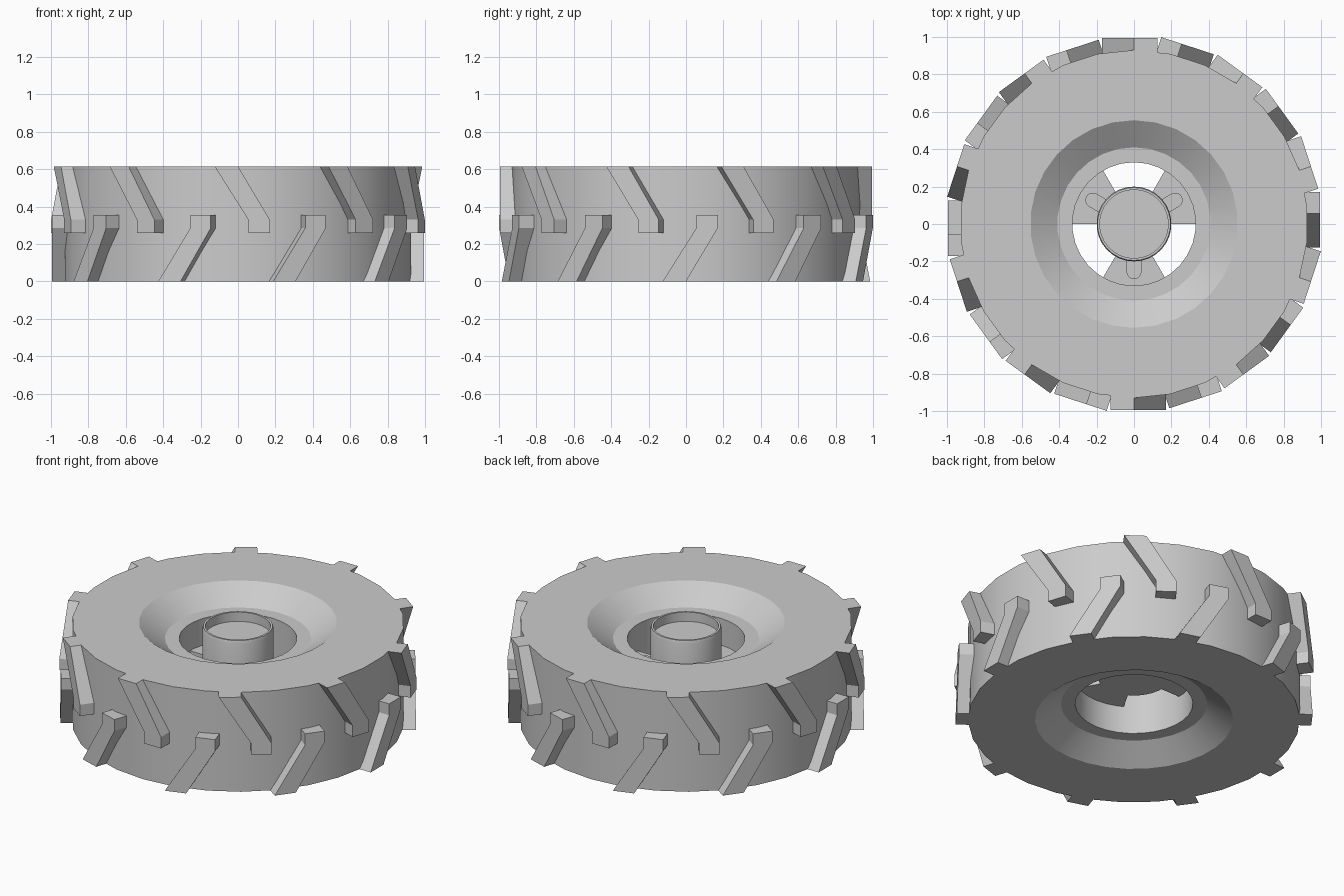
import bpy, bmesh
from math import sin, cos, pi, radians
from mathutils import Matrix, Vector

if "Cube" in bpy.data.objects:
    bpy.data.objects.remove(bpy.data.objects["Cube"])

H = 0.615      # tyre width
N = 30         # sides around the tyre


def finish(bm, name, smooth=0):
    bmesh.ops.recalc_face_normals(bm, faces=bm.faces)
    me = bpy.data.meshes.new(name)
    bm.to_mesh(me)
    bm.free()
    ob = bpy.data.objects.new(name, me)
    bpy.context.collection.objects.link(ob)
    if smooth:
        bpy.context.view_layer.objects.active = ob
        ob.select_set(True)
        bpy.ops.object.shade_smooth_by_angle(angle=radians(smooth))
        ob.select_set(False)
    return ob


def lathe(name, profile, closed, smooth=0):
    """Revolve (radius, z) points around the z axis."""
    bm = bmesh.new()
    vs = [bm.verts.new((0, -r, z)) for r, z in profile]
    pairs = list(zip(vs, vs[1:])) + ([(vs[-1], vs[0])] if closed else [])
    es = [bm.edges.new(p) for p in pairs]
    bmesh.ops.spin(bm, geom=vs + es, axis=(0, 0, 1), cent=(0, 0, 0),
                   angle=2 * pi, steps=N, use_merge=True)
    bmesh.ops.remove_doubles(bm, verts=bm.verts, dist=1e-4)
    return finish(bm, name, smooth)


def prism(bm, points, direction, matrix):
    """Extrude a flat outline along a direction, then place it."""
    vs = [bm.verts.new(matrix @ Vector(p)) for p in points]
    face = bm.faces.new(vs)
    ext = bmesh.ops.extrude_face_region(bm, geom=[face], use_keep_orig=True)
    top = [g for g in ext["geom"] if isinstance(g, bmesh.types.BMVert)]
    bmesh.ops.translate(bm, verts=top, vec=matrix.to_3x3() @ Vector(direction))


# tyre with the wheel rim
lathe("tyre", [(0.93, 0), (0.93, H), (0.555, H), (0.41, 0.515), (0.33, 0.515),
               (0.33, 0.10), (0.41, 0.10), (0.555, 0)], True, 25)

# hub cup
lathe("hub", [(0, 0.27), (0.2, 0.27), (0.2, 0.575), (0.195, 0.592), (0.183, 0.592),
              (0.183, 0.535), (0, 0.535)], False, 25)

# tread lugs: two rows of ten, mirrored and staggered by half a step
outline = [(-0.125, H), (0, H), (0.17, 0.33), (0.17, 0.26), (0.055, 0.26), (0.055, 0.33)]
for name, flip, offset in (("upper_lugs", False, 0), ("lower_lugs", True, -18)):
    bm = bmesh.new()
    pts = [(t, -0.905, H - z if flip else z) for t, z in outline]
    for i in range(10):
        prism(bm, pts, (0, -0.09, 0), Matrix.Rotation(radians(offset + 36 * i), 4, 'Z'))
    finish(bm, name)

# three wedge spokes joining hub and rim
bm = bmesh.new()
angles = [radians(a) for a in range(-30, 31, 12)]
wedge = [(0.335 * cos(a), 0.335 * sin(a), 0.27) for a in angles]
wedge += [(0.18 * cos(a), 0.18 * sin(a), 0.27) for a in reversed(angles)]
for a in (30, 150, 270):
    prism(bm, wedge, (0, 0, 0.08), Matrix.Rotation(radians(a), 4, 'Z'))
finish(bm, "spokes")

# rounded ribs on the spokes
bm = bmesh.new()
rib = [(0.18, -0.04, 0.34)]
rib += [(0.255 + 0.04 * cos(a), 0.04 * sin(a), 0.34) for a in (pi * (k / 8 - 0.5) for k in range(9))]
rib += [(0.18, 0.04, 0.34)]
for a in (30, 150, 270):
    prism(bm, rib, (0, 0, 0.04), Matrix.Rotation(radians(a), 4, 'Z'))
finish(bm, "spoke_ribs")
